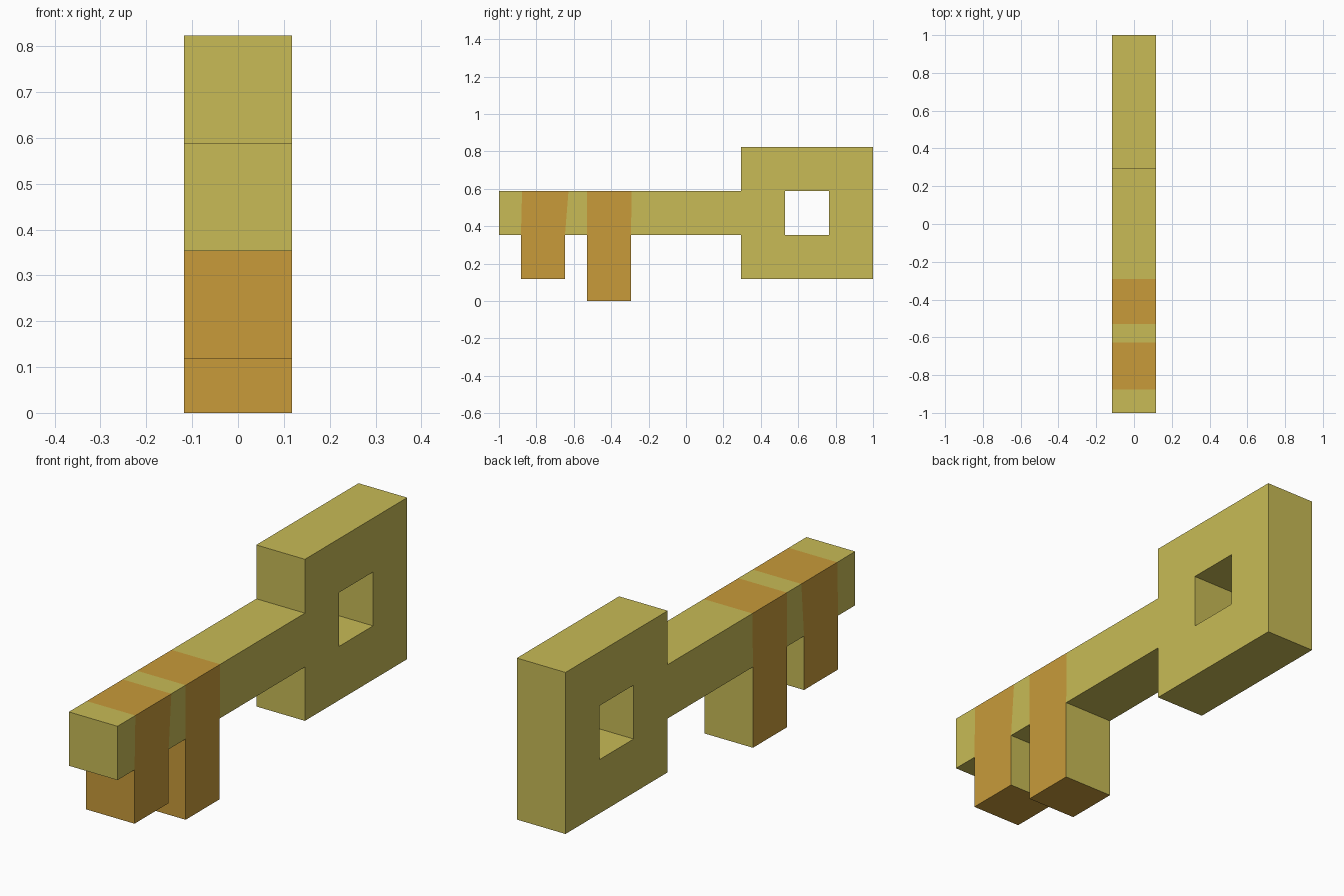
import bpy
import bmesh

if "Cube" in bpy.data.objects:
    bpy.data.objects.remove(bpy.data.objects["Cube"])

U = 2 / 17      # the model sits on a grid of 17 units along y
HALF = U        # half thickness in x


def material(name, rgb):
    m = bpy.data.materials.new(name)
    m.diffuse_color = (*rgb, 1.0)
    m.use_nodes = True
    m.node_tree.nodes["Principled BSDF"].inputs["Base Color"].default_value = m.diffuse_color
    return m


bm = bmesh.new()


def panel(y0, y1, z0, z1, top0=None, top1=None):
    """One flat cell of the key outline; the top edge may be shifted."""
    t0 = y0 if top0 is None else top0
    t1 = y1 if top1 is None else top1
    pts = [(y0, z0), (y1, z0), (t1, z1), (t0, z1)]
    bm.faces.new([bm.verts.new((-HALF, y * U, z * U)) for y, z in pts])


# Shaft, cut where the orange bands wrap over it
bottom = [-8.5, -7.5, -5.5, -4.5, -2.5, 2.5]
top = [-8.5, -7.45, -5.34, -4.5, -2.47, 2.5]
for i in range(5):
    panel(bottom[i], bottom[i + 1], 3, 5, top[i], top[i + 1])

# Two teeth, the inner one longer
panel(-7.5, -5.5, 1, 3)
panel(-4.5, -2.5, 0, 3)

# Square handle ring with an open centre
for i in range(3):
    for j in range(3):
        if (i, j) != (1, 1):
            y, z = 2.5 + 2 * i, 1 + 2 * j
            panel(y, y + 2, z, z + 2)

# Join the cells and give the outline its thickness
bmesh.ops.remove_doubles(bm, verts=bm.verts[:], dist=1e-5)
ext = bmesh.ops.extrude_face_region(bm, geom=bm.faces[:], use_keep_orig=True)
moved = [g for g in ext["geom"] if isinstance(g, bmesh.types.BMVert)]
bmesh.ops.translate(bm, verts=moved, vec=(2 * HALF, 0, 0))
bmesh.ops.recalc_face_normals(bm, faces=bm.faces[:])

# Orange on the bands and teeth, except the teeth's rear faces
for f in bm.faces:
    c = f.calc_center_median() / U
    in_band = -7.5 < c.y < -5.5 or -4.5 < c.y < -2.5
    if abs(f.normal.y) > 0.5:
        orange = f.normal.y < 0 and c.z < 3 and c.y < 0
    else:
        orange = in_band
    f.material_index = 1 if orange else 0

mesh = bpy.data.meshes.new("key")
bm.to_mesh(mesh)
bm.free()
mesh.materials.append(material("pale gold", (0.578, 0.497, 0.093)))
mesh.materials.append(material("orange gold", (0.578, 0.328, 0.042)))
bpy.context.collection.objects.link(bpy.data.objects.new("key", mesh))
